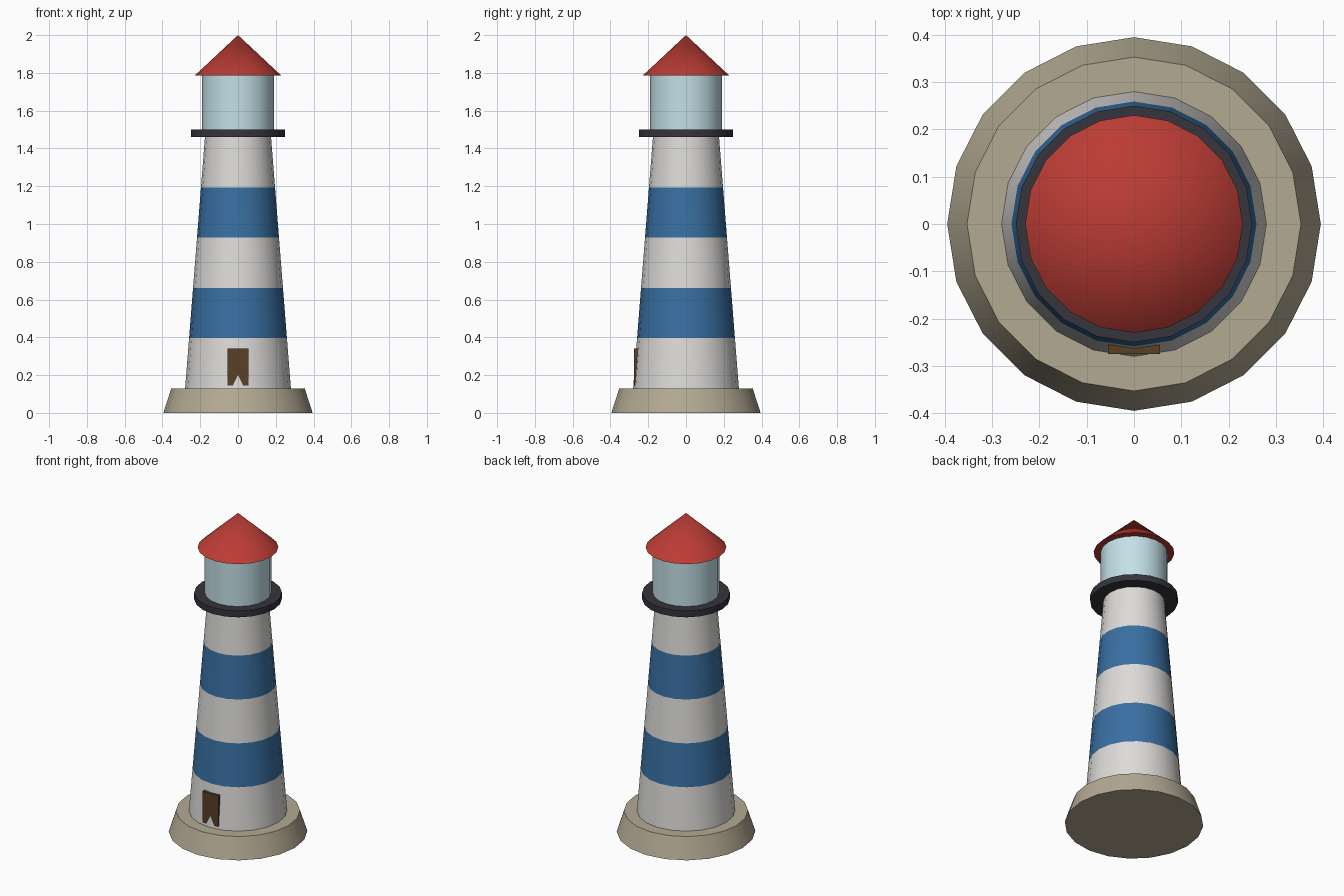
import bpy
import math

if "Cube" in bpy.data.objects:
    bpy.data.objects.remove(bpy.data.objects["Cube"])

SIDES = 20


def material(name, rgb):
    m = bpy.data.materials.new(name)
    m.diffuse_color = (*rgb, 1)
    m.use_nodes = True
    m.node_tree.nodes["Principled BSDF"].inputs["Base Color"].default_value = m.diffuse_color
    return m


STONE = material("stone", (0.45, 0.40, 0.29))
WHITE = material("white_paint", (0.72, 0.71, 0.69))
BLUE = material("blue_paint", (0.04, 0.16, 0.36))
DARK = material("dark_metal", (0.035, 0.035, 0.045))
GLASS = material("glass", (0.55, 0.75, 0.80))
RED = material("red_roof", (0.50, 0.045, 0.035))
WOOD = material("door_wood", (0.10, 0.05, 0.018))


def frustum(name, r1, r2, z1, z2, mat):
    bpy.ops.mesh.primitive_cone_add(vertices=SIDES, radius1=r1, radius2=r2,
                                    depth=z2 - z1, location=(0, 0, (z1 + z2) / 2))
    ob = bpy.context.object
    ob.name = name
    ob.data.materials.append(mat)
    bpy.ops.object.shade_smooth_by_angle(angle=math.radians(30))
    return ob


# Stone base
frustum("base", 0.395, 0.353, 0, 0.13, STONE)

# Tapered tower in five alternating bands
Z0, Z1, R0, R1, BANDS = 0.13, 1.46, 0.28, 0.175, 5
for i in range(BANDS):
    a, b = i / BANDS, (i + 1) / BANDS
    frustum(f"tower_band_{i + 1}",
            R0 + (R1 - R0) * a, R0 + (R1 - R0) * b,
            Z0 + (Z1 - Z0) * a, Z0 + (Z1 - Z0) * b,
            BLUE if i % 2 else WHITE)

# Gallery, lantern room and roof
frustum("gallery", 0.25, 0.25, 1.46, 1.50, DARK)
frustum("lantern_room", 0.19, 0.19, 1.50, 1.785, GLASS)
frustum("roof", 0.23, 0, 1.785, 2.0, RED)

# Door slab sunk into the tower front
bpy.ops.mesh.primitive_cube_add(size=1, location=(0, -0.265, 0.243))
door = bpy.context.object
door.name = "door"
door.scale = (0.11, 0.019, 0.197)
bpy.ops.object.transform_apply(location=False, rotation=False, scale=True)
door.data.materials.append(WOOD)
